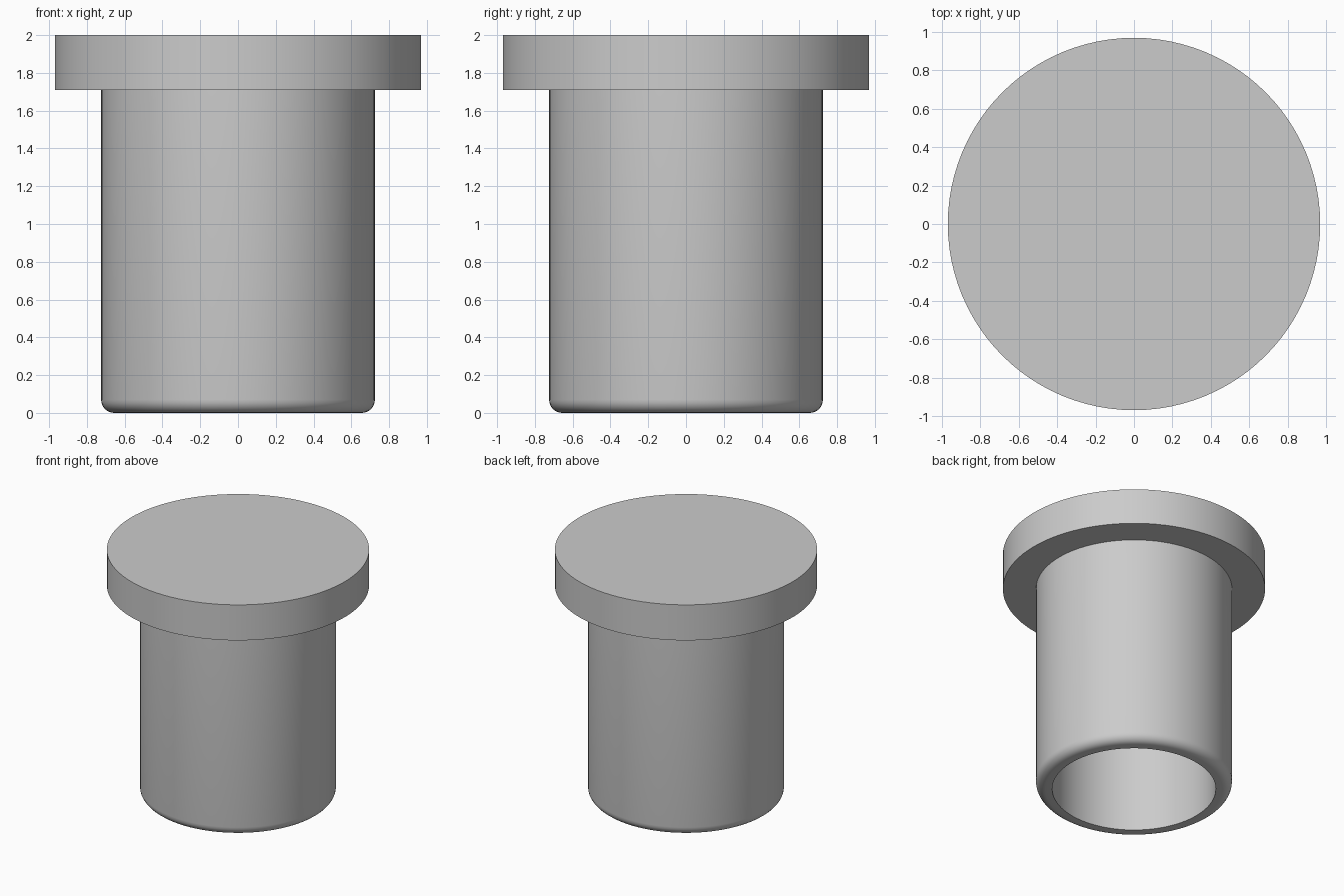
import bpy
import bmesh
from math import sin, cos, pi, radians
from mathutils import Vector

cube = bpy.data.objects.get("Cube")
if cube:
    bpy.data.objects.remove(cube, do_unlink=True)

HEIGHT, FLANGE_Z = 2.0, 1.71
FLANGE_R, BODY_R, BORE_R = 0.97, 0.725, 0.605
FILLET = 0.07
SEGMENTS, FILLET_STEPS = 96, 6

# Plain grey material
grey = bpy.data.materials.new("light_grey")
grey.use_nodes = True
colour = (0.6, 0.6, 0.6, 1)
grey.diffuse_color = colour
grey.node_tree.nodes["Principled BSDF"].inputs["Base Color"].default_value = colour


def revolve(name, profile, material):
    """Spin an (r, z) profile around the z axis into a solid."""
    bm = bmesh.new()
    verts = [bm.verts.new((r, 0, z)) for r, z in profile]
    edges = [bm.edges.new(pair) for pair in zip(verts, verts[1:])]
    bmesh.ops.spin(bm, geom=verts + edges, cent=Vector(), axis=Vector((0, 0, 1)),
                   angle=2 * pi, steps=SEGMENTS)
    bmesh.ops.remove_doubles(bm, verts=bm.verts, dist=1e-4)
    bmesh.ops.recalc_face_normals(bm, faces=bm.faces)
    mesh = bpy.data.meshes.new(name)
    bm.to_mesh(mesh)
    bm.free()
    mesh.materials.append(material)
    obj = bpy.data.objects.new(name, mesh)
    bpy.context.collection.objects.link(obj)
    bpy.ops.object.select_all(action="DESELECT")
    obj.select_set(True)
    bpy.context.view_layer.objects.active = obj
    bpy.ops.object.shade_smooth_by_angle(angle=radians(30))
    return obj


# Rounded outer edge at the open end
fillet = []
for i in range(FILLET_STEPS + 1):
    a = pi / 2 * i / FILLET_STEPS
    fillet.append((BODY_R - FILLET + FILLET * sin(a), FILLET - FILLET * cos(a)))

# Blind bore, rim, body wall, flange and closed top
bore = [(0, FLANGE_Z), (BORE_R, FLANGE_Z), (BORE_R, 0)]
flange = [(BODY_R, FLANGE_Z), (FLANGE_R, FLANGE_Z), (FLANGE_R, HEIGHT), (0, HEIGHT)]
revolve("flanged_hollow_plug", bore + fillet + flange, grey)
